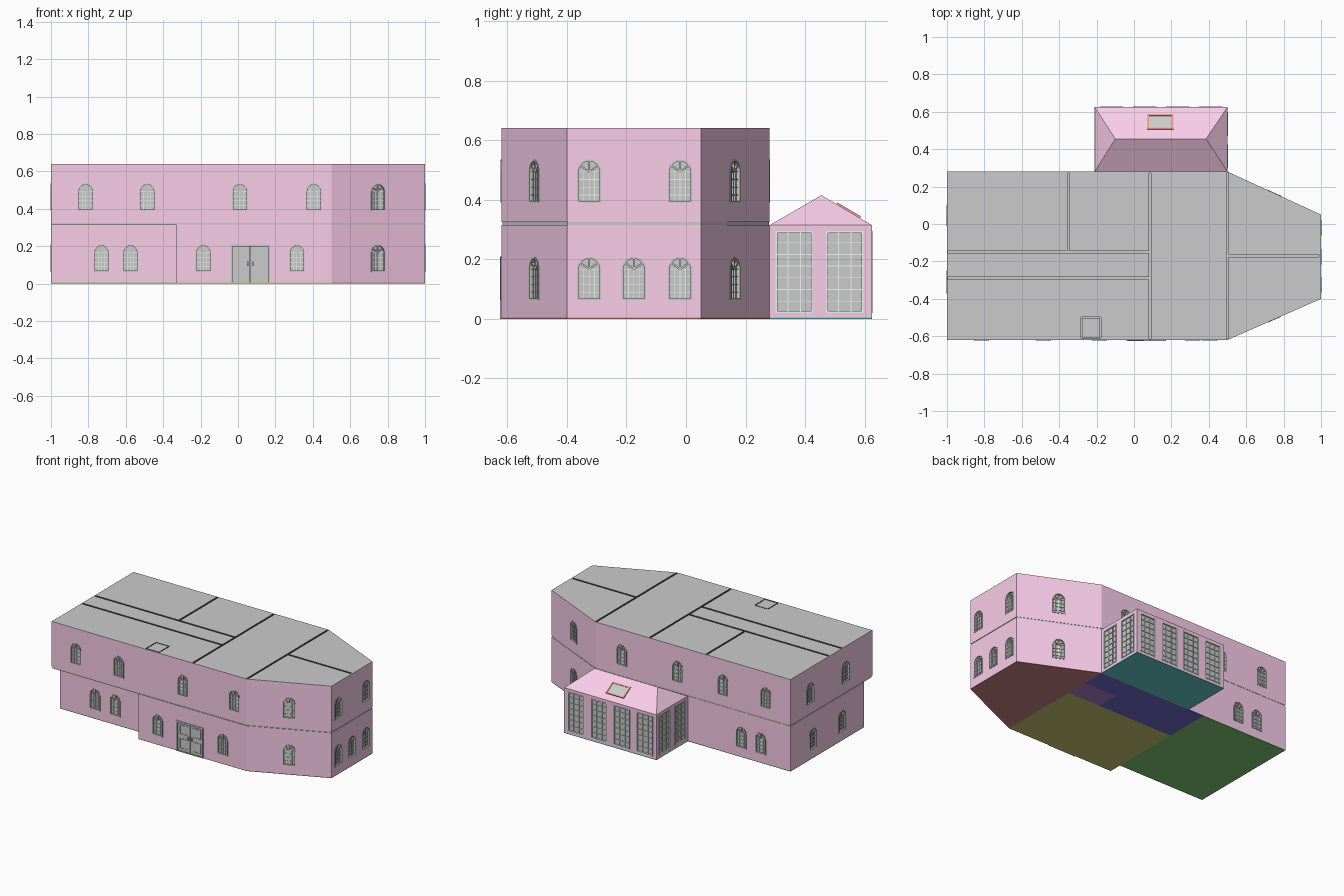
import bpy, bmesh, math
from mathutils import Matrix, Vector

if "Cube" in bpy.data.objects:
    bpy.data.objects.remove(bpy.data.objects["Cube"])


def material(name, r, g, b):
    m = bpy.data.materials.new(name)
    m.diffuse_color = (r, g, b, 1)
    m.use_nodes = True
    m.node_tree.nodes["Principled BSDF"].inputs["Base Color"].default_value = m.diffuse_color
    return m


PINK = material("pink_wall", 0.95, 0.61, 0.82)
GREY = material("grey_roof", 0.8, 0.8, 0.8)
DARK = material("dark_joint", 0.08, 0.07, 0.1)
PALE = material("pale_bars", 0.82, 0.92, 0.85)
ORANGE = material("orange_trim", 0.9, 0.35, 0.25)
I = Matrix.Identity(4)


def finish(name, bm, *mats):
    bmesh.ops.recalc_face_normals(bm, faces=bm.faces[:])
    me = bpy.data.meshes.new(name)
    bm.to_mesh(me)
    bm.free()
    ob = bpy.data.objects.new(name, me)
    bpy.context.collection.objects.link(ob)
    for m in mats:
        me.materials.append(m)
    return ob


def loft(bm, a, b):
    """Closed solid between two matching rings of points."""
    va, vb = [bm.verts.new(p) for p in a], [bm.verts.new(p) for p in b]
    bm.faces.new(va)
    bm.faces.new(vb[::-1])
    for i in range(len(va)):
        j = (i + 1) % len(va)
        bm.faces.new((va[i], vb[i], vb[j], va[j]))


def prism(bm, pts, z0, z1):
    loft(bm, [Vector((x, y, z0)) for x, y in pts], [Vector((x, y, z1)) for x, y in pts])


def plate(bm, M, pts, y0, y1):
    loft(bm, [M @ Vector((x, y0, z)) for x, z in pts], [M @ Vector((x, y1, z)) for x, z in pts])


def rect(x0, x1, z0, z1):
    return [(x0, z0), (x1, z0), (x1, z1), (x0, z1)]


def ring(bm, M, outer, inner, y0, y1):
    n = len(outer)
    v = [[bm.verts.new(M @ Vector((x, y, z))) for x, z in pts]
         for pts, y in ((outer, y0), (inner, y0), (inner, y1), (outer, y1))]
    for k in range(4):
        a, b = v[k], v[(k + 1) % 4]
        for i in range(n):
            j = (i + 1) % n
            bm.faces.new((a[i], a[j], b[j], b[i]))


def arch(w, h, n=10):
    r = w / 2
    return [(-r, 0), (r, 0)] + [(r * math.cos(math.pi * i / n), h - r + r * math.sin(math.pi * i / n))
                                for i in range(n + 1)]


def wall_frame(p, q, t, z):
    """Local frame on wall p-q: x along the wall, -y outward."""
    d = Vector(q) - Vector(p)
    o = Vector(p) + d.normalized() * t
    return Matrix.Translation((o.x, o.y, z)) @ Matrix.Rotation(math.atan2(d.y, d.x), 4, 'Z')


def arched_window(M, cut, frame, bars, w=0.082, h=0.145):
    plate(cut, M, arch(w, h), -0.02, 0.016)
    plate(frame, M, arch(w, h), 0.011, 0.018)
    inner = [(x, z + 0.006) for x, z in arch(w - 0.012, h - 0.012)]
    ring(frame, M, arch(w, h), inner, -0.002, 0.013)
    spring, r = h - w / 2, w / 2 - 0.005
    for x in (-0.018, 0, 0.018):
        plate(bars, M, rect(x - 0.0012, x + 0.0012, 0.004, spring), 0.006, 0.012)
    for k in range(1, 5):
        z = spring * k / 4
        plate(bars, M, rect(-r, r, z - 0.0012, z + 0.0012), 0.006, 0.012)
    # fan spokes in the arch
    for a in (-55, 0, 55):
        S = M @ Matrix.Translation((0, 0, spring)) @ Matrix.Rotation(math.radians(a), 4, 'Y')
        plate(frame, S, rect(-0.003, 0.003, 0, r), 0.003, 0.012)


def grid_window(M, cut, frame, bars, w=0.125, h=0.275, rows=7):
    r = w / 2
    plate(cut, M, rect(-r, r, 0, h), -0.02, 0.012)
    plate(frame, M, rect(-r, r, 0, h), 0.008, 0.014)
    ring(bars, M, rect(-r, r, 0, h), rect(-r + .006, r - .006, .006, h - .006), -0.002, 0.009)
    for x in (-w / 6, w / 6):
        plate(bars, M, rect(x - 0.0015, x + 0.0015, 0.004, h - 0.004), 0.003, 0.009)
    for k in range(1, rows):
        z = h * k / rows
        plate(bars, M, rect(-r, r, z - 0.0015, z + 0.0015), 0.003, 0.009)


def carve(ob, cut):
    """Boolean the openings out, then colour tops grey and joint sides dark."""
    cutter = finish("opening_cutter", cut)
    cutter.hide_render = True
    mod = ob.modifiers.new("openings", 'BOOLEAN')
    mod.operation, mod.object, mod.solver, mod.use_self = 'DIFFERENCE', cutter, 'EXACT', True
    me = bpy.data.meshes.new_from_object(ob.evaluated_get(bpy.context.evaluated_depsgraph_get()))
    ob.modifiers.clear()
    ob.data = me
    bpy.data.objects.remove(cutter)
    me.materials.clear()
    for m in (PINK, GREY, DARK):
        me.materials.append(m)
    for f in me.polygons:
        zmin = min(me.vertices[i].co.z for i in f.vertices)
        f.material_index = 1 if f.normal.z > 0.9 else 2 if zmin > 0.6 else 0


def storey(name, outline, z0, z1, sill, windows, extra=None):
    body, cut, frame, bars = (bmesh.new() for _ in range(4))
    prism(body, outline, z0, z1)
    for i, spots in enumerate(windows):
        p, q = outline[i], outline[(i + 1) % len(outline)]
        for t in spots:
            arched_window(wall_frame(p, q, t, sill), cut, frame, bars)
    if extra:
        extra(cut)
    carve(finish(name + "_walls", body), cut)
    finish(name + "_window_frames", frame)
    finish(name + "_window_bars", bars, PALE)


BAY = [(0.5, -0.62), (1, -0.4), (1, 0.05), (0.5, 0.28)]
UPPER = [(-1, -0.62)] + BAY + [(-1, 0.28)]
LOWER = [(-1, -0.53), (-0.33, -0.53), (-0.33, -0.62)] + BAY + [(-1, 0.28)]
DOOR = wall_frame(LOWER[2], LOWER[3], 0.395, 0.005)


def door_opening(cut):
    plate(cut, DOOR, rect(-0.105, 0.105, -0.02, 0.205), -0.02, 0.014)


def roof_joints(cut):
    # joints between the roof panels, plus a square hatch outline
    lines = [(-.35, -.35, -.15, .274), (.085, .085, -.614, .274), (.5, .5, -.612, .272),
             (-.994, .085, -.15, -.15), (-.994, .085, -.29, -.29), (.5, .99, -.17, -.17),
             (-.28, -.18, -.61, -.61), (-.28, -.18, -.5, -.5), (-.28, -.28, -.61, -.5), (-.18, -.18, -.61, -.5)]
    for i, (x0, x1, y0, y1) in enumerate(lines):
        h = 0.006 if i < 6 else 0.003
        dx, dy = (h, 0) if x0 == x1 else (0, h)
        prism(cut, rect(x0 - dx, x1 + dx, y0 - dy, y1 + dy), 0.62 - i * 0.0004, 0.66 + i * 0.001)


# Two storeys with a slab between them
storey("ground_storey", LOWER, 0.005, 0.315, 0.063,
       [(.27, .425), (), (.145, .645), (.273,), (.075, .225, .38), (.275,), (1.12, 1.27), (.25, .57)], door_opening)
storey("upper_storey", UPPER, 0.325, 0.64, 0.39,
       [(.185, .515, 1.01, 1.405), (.273,), (.075, .38), (.275,), (.2, .63, .98, 1.31), (.22, .61)], roof_joints)
slab = bmesh.new()
prism(slab, [(x * 0.996, y * 0.994) for x, y in UPPER], 0.313, 0.327)
finish("storey_slab", slab)

# Double front door
door = bmesh.new()
ring(door, DOOR, rect(-.105, .105, -.005, .205), rect(-.095, .095, -.004, .193), -0.005, 0.014)
for s in (-1, 1):
    x0, x1 = sorted((s * 0.002, s * 0.096))
    plate(door, DOOR, rect(x0, x1, -0.005, 0.194), 0.004, 0.016)
    for z0, z1 in ((0.015, 0.085), (0.115, 0.18)):
        ring(door, DOOR, rect(x0 + .015, x1 - .015, z0, z1), rect(x0 + .019, x1 - .019, z0 + .004, z1 - .004), 0.001, 0.006)
    plate(door, DOOR, rect(s * 0.014 - 0.004, s * 0.014 + 0.004, 0.088, 0.112), -0.005, 0.005)
finish("front_door", door)

# Garden room with tall gridded windows
SUN = [(-0.21, 0.28), (0.5, 0.28), (0.5, 0.625), (-0.21, 0.625)]
body, cut, frame, bars = (bmesh.new() for _ in range(4))
prism(body, SUN, 0.005, 0.315)
for i, spots in ((1, (.083, .253)), (2, (.09, .267, .443, .62)), (3, (.092, .262))):
    for t in spots:
        grid_window(wall_frame(SUN[i], SUN[(i + 1) % 4], t, 0.02), cut, frame, bars)
carve(finish("garden_room_walls", body), cut)
finish("garden_room_panes", frame)
finish("garden_room_bars", bars, PALE)

# Hipped roof and its skylight
roof = bmesh.new()
a, b, c, d = [roof.verts.new((x, y, 0.314)) for x, y in SUN]
e, f = [roof.verts.new((x, 0.455, 0.415)) for x in (-0.1, 0.385)]
for face in ((a, b, f, e), (b, c, f), (c, d, e, f), (d, a, e), (d, c, b, a)):
    roof.faces.new(face)
finish("garden_room_roof", roof, PINK)
sky = Matrix.Translation((0.14, 0.545, 0.362)) @ Matrix.Rotation(math.radians(-30.5), 4, 'X') \
    @ Matrix.Rotation(math.radians(-90), 4, 'X')
trim, pane = bmesh.new(), bmesh.new()
ring(trim, sky, rect(-.07, .07, -.046, .046), rect(-.061, .061, -.037, .037), -0.006, 0.006)
plate(pane, sky, rect(-.062, .062, -.038, .038), -0.003, 0.003)
finish("skylight_frame", trim, ORANGE)
finish("skylight_pane", pane)

# Coloured room floors, seen from below
for name, pts, col in (
        ("green_floor", rect(-1, -.33, -.53, .28), (.22, .6, .18)),
        ("olive_floor", rect(-.33, .5, -.62, -.04), (.6, .6, .18)),
        ("blue_floor", rect(-.33, .25, -.04, .28), (.17, .15, .62)),
        ("blue_back_floor", rect(.25, .5, .12, .28), (.17, .15, .62)),
        ("purple_floor", rect(.25, .5, -.04, .12), (.42, .22, .58)),
        ("brown_floor", BAY, (.6, .24, .24)),
        ("teal_floor", SUN, (.13, .6, .6))):
    bm = bmesh.new()
    prism(bm, pts, 0, 0.005)
    finish(name, bm, material(name, *col))
